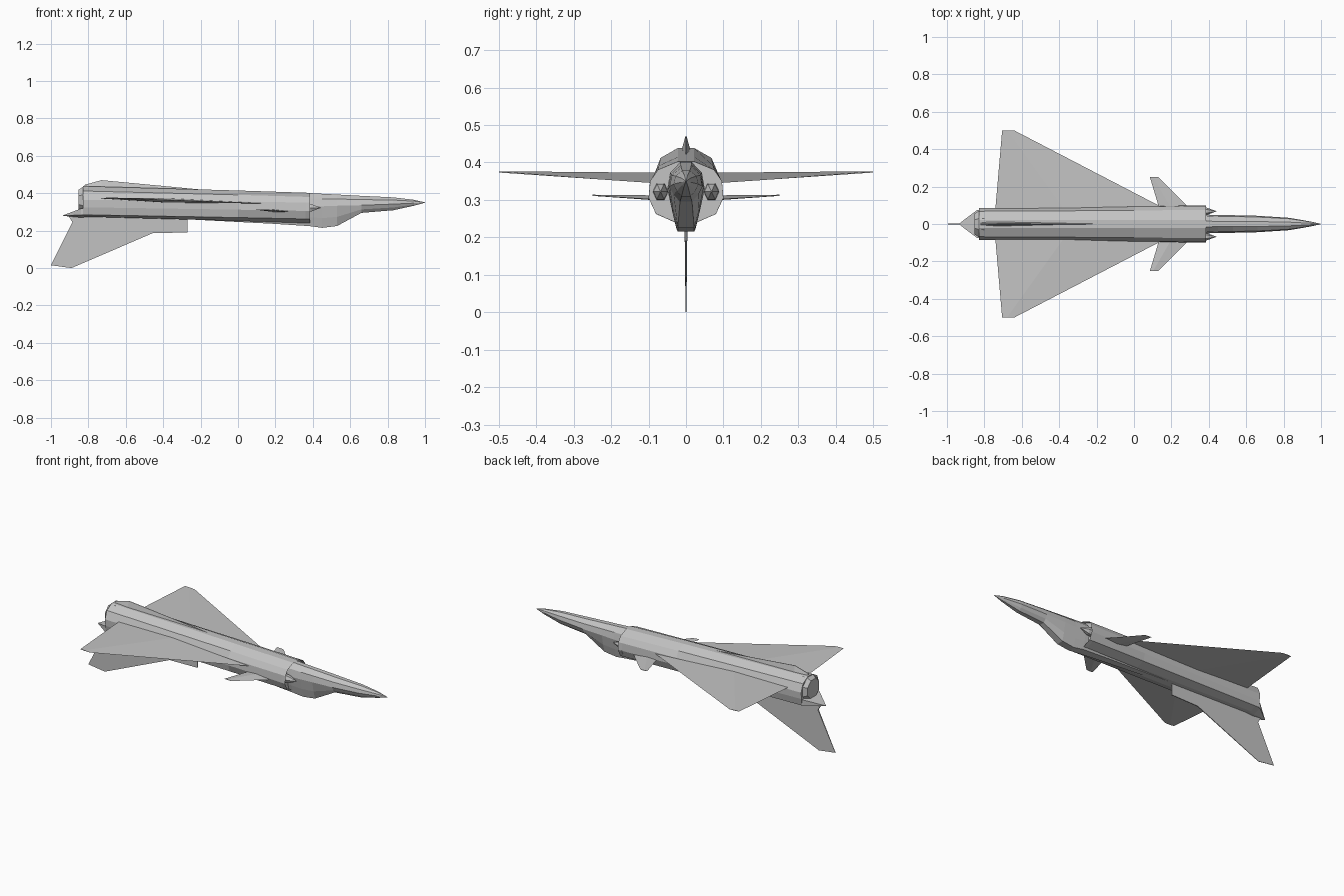
import bpy, bmesh, math

if "Cube" in bpy.data.objects:
    bpy.data.objects.remove(bpy.data.objects["Cube"], do_unlink=True)

grey = bpy.data.materials.new("airframe grey")
grey.use_nodes = True
COLOUR = (0.55, 0.55, 0.55, 1)
grey.diffuse_color = COLOUR
grey.node_tree.nodes["Principled BSDF"].inputs["Base Color"].default_value = COLOUR


def finish(name, bm, mirror=False):
    bmesh.ops.remove_doubles(bm, verts=bm.verts, dist=1e-5)
    bmesh.ops.recalc_face_normals(bm, faces=bm.faces)
    me = bpy.data.meshes.new(name)
    bm.to_mesh(me)
    bm.free()
    me.materials.append(grey)
    ob = bpy.data.objects.new(name, me)
    bpy.context.collection.objects.link(ob)
    if mirror:
        mod = ob.modifiers.new("mirror", "MIRROR")
        mod.use_axis = (False, True, False)
        mod.use_mirror_merge = False
    return ob


def loft(sections):
    """Skin a row of equal-length point loops and cap both ends."""
    bm = bmesh.new()
    rings = [[bm.verts.new(p) for p in s] for s in sections]
    n = len(rings[0])
    for a, b in zip(rings, rings[1:]):
        for i in range(n):
            j = (i + 1) % n
            bm.faces.new((a[i], a[j], b[j], b[i]))
    bm.faces.new(rings[0])
    bm.faces.new(rings[-1])
    return bm


def ring(x, half):
    """Full cross-section at x from the right-hand half (y, z), top to bottom."""
    return [(x, y, z) for y, z in half] + [(x, -y, z) for y, z in reversed(half)]


def foil(y, le, te, thick):
    """Diamond aerofoil between a leading and a trailing (x, z) point."""
    mx = le[0] * 0.4 + te[0] * 0.6
    mz = le[1] * 0.4 + te[1] * 0.6
    return [(le[0], y, le[1]), (mx, y, mz + thick / 2),
            (te[0], y, te[1]), (mx, y, mz - thick / 2)]


# Main body with the intake boxes, faceted and slightly drooped forward
rear = [(0.022, 0.438), (0.068, 0.412), (0.086, 0.365), (0.082, 0.325), (0.078, 0.285), (0.03, 0.275)]
front = [(0.022, 0.402), (0.075, 0.380), (0.096, 0.350), (0.100, 0.305), (0.080, 0.262), (0.03, 0.240)]
mid = [(a[0] * .35 + b[0] * .65, a[1] * .35 + b[1] * .65) for a, b in zip(rear, front)]
body = loft([ring(-0.83, rear), ring(0.0, mid), ring(0.385, front)])
body.faces.ensure_lookup_table()
mouth = body.faces[-1]
bmesh.ops.inset_region(body, faces=[mouth], thickness=0.006)
bmesh.ops.translate(body, verts=mouth.verts, vec=(-0.025, 0, 0))
finish("main_body", body)

# Central fuselage, cockpit bulge and nose: x, top, middle, bottom, half width, bottom half width
stations = [(-0.30, 0.400, 0.33, 0.262, 0.030, 0.012),
            (0.20, 0.400, 0.33, 0.236, 0.048, 0.022),
            (0.385, 0.401, 0.33, 0.224, 0.050, 0.026),
            (0.45, 0.397, 0.33, 0.215, 0.048, 0.022),
            (0.53, 0.393, 0.333, 0.225, 0.047, 0.022),
            (0.66, 0.386, 0.336, 0.295, 0.044, 0.016),
            (0.83, 0.378, 0.342, 0.309, 0.033, 0.012),
            (0.94, 0.365, 0.347, 0.333, 0.014, 0.006),
            (1.00, 0.351, 0.350, 0.349, 0.001, 0.0005)]
finish("nose_and_cockpit", loft([
    ring(x, [(w * 0.3, t), (w * 0.85, t * 0.6 + m * 0.4), (w, m),
             (w * 0.75, m * 0.45 + b * 0.55), (bw, b)])
    for x, t, m, b, w, bw in stations]))

# Engine nozzle
def octagon(x, r, cz=0.363):
    return [(x, r * math.cos(math.pi * (i + .5) / 4), cz + r * math.sin(math.pi * (i + .5) / 4))
            for i in range(8)]
finish("engine_nozzle", loft([octagon(-0.80, 0.078), octagon(-0.83, 0.076), octagon(-0.852, 0.060)]))

# Pointed tail fairing under the nozzle
finish("tail_fairing", loft([
    ring(-0.80, [(0.078, 0.322), (0.078, 0.284), (0.02, 0.274)]),
    ring(-0.84, [(0.074, 0.318), (0.074, 0.284), (0.02, 0.270)]),
    ring(-0.935, [(0.002, 0.282), (0.002, 0.280), (0.001, 0.279)])]))

# Delta wings
finish("delta_wing", loft([
    foil(0.06, (0.207, 0.343), (-0.743, 0.372), 0.024),
    foil(0.50, (-0.64, 0.373), (-0.705, 0.376), 0.003)]), mirror=True)

# Small foreplanes
finish("foreplane", loft([
    foil(0.07, (0.31, 0.300), (0.14, 0.308), 0.014),
    foil(0.10, (0.28, 0.302), (0.13, 0.309), 0.012),
    foil(0.25, (0.13, 0.311), (0.085, 0.313), 0.003)]), mirror=True)

# Intake shock cones
finish("intake_cone", loft([
    [(x, 0.068 + r * math.cos(math.pi * i / 3), 0.322 + 1.25 * r * math.sin(math.pi * i / 3))
     for i in range(6)]
    for x, r in ((0.35, 0.021), (0.39, 0.019), (0.44, 0.001))]), mirror=True)


def plate(name, outline, half):
    """Thin upright fin from an (x, z, half-thickness scale) outline."""
    finish(name, loft([[(x, s * half * k, z) for x, z, k in outline] for s in (-1, 1)]))


# Large tail fin with its forward root extension
plate("tail_fin", [(-0.91, 0.285, 1), (-0.885, 0.245, 1), (-1.0, 0.015, .3), (-0.89, 0.0, .3),
                   (-0.455, 0.187, .7), (-0.27, 0.190, .7), (-0.27, 0.27, 1)], 0.004)

# Low ridge fin on the opposite side
finish("ridge_fin", loft([
    [(-0.82, y, z) for y, z in ((-.012, .425), (.012, .425), (.002, .445), (-.002, .445))],
    [(-0.73, y, z) for y, z in ((-.014, .425), (.014, .425), (.0015, .470), (-.0015, .470))],
    [(-0.18, y, z) for y, z in ((-.002, .405), (.002, .405), (.001, .418), (-.001, .418))]]))
